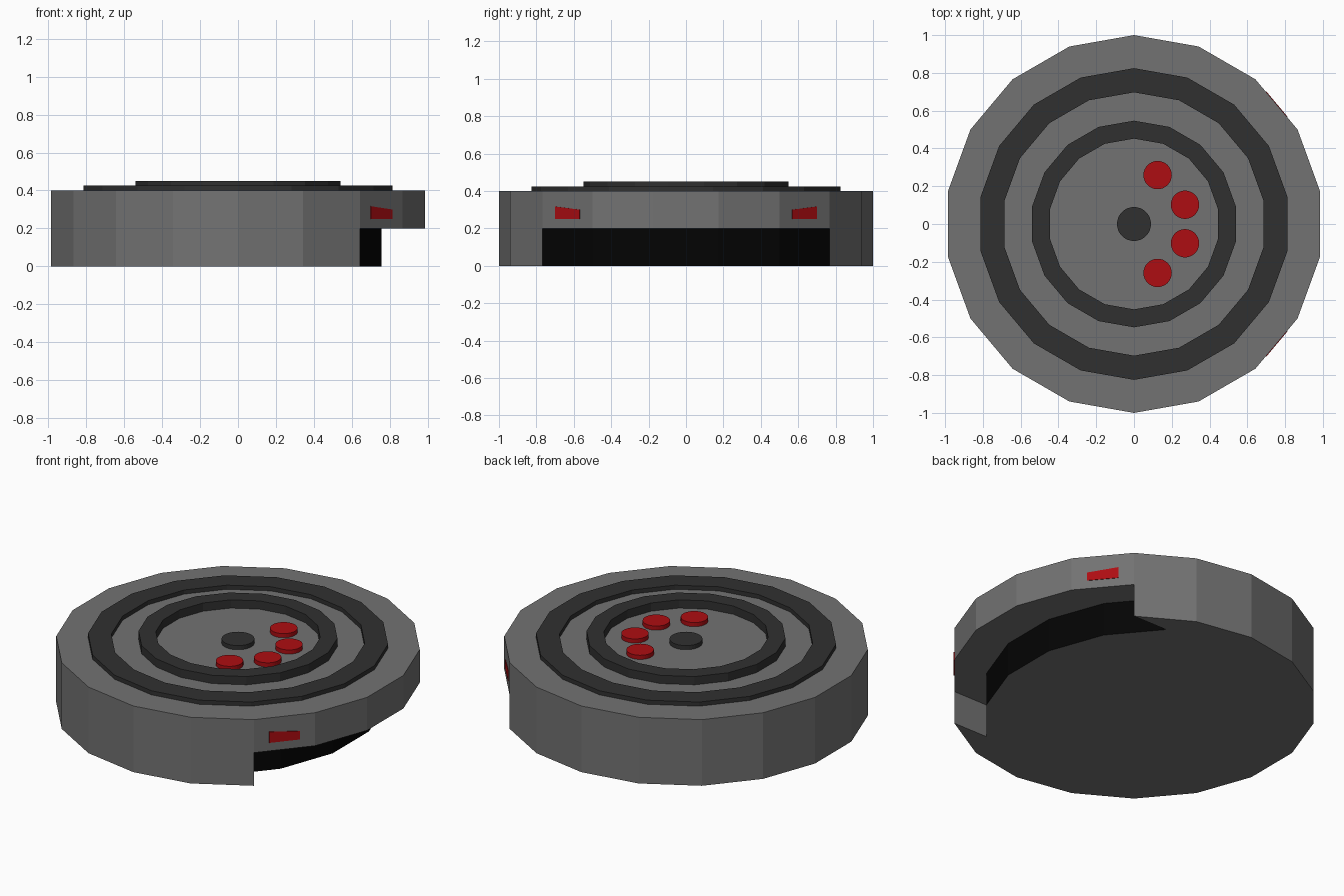
import bpy, bmesh
from math import cos, sin, radians
from mathutils import Vector

if "Cube" in bpy.data.objects:
    bpy.data.objects.remove(bpy.data.objects["Cube"])


def material(name, rgb):
    m = bpy.data.materials.new(name)
    m.diffuse_color = (*rgb, 1)
    m.use_nodes = True
    m.node_tree.nodes["Principled BSDF"].inputs["Base Color"].default_value = m.diffuse_color
    return m


GREY = material("body_grey", (0.17, 0.17, 0.17))
DARK = material("dark_trim", (0.03, 0.03, 0.03))
RED = material("red_lights", (0.42, 0.004, 0.006))
BLACK = material("recess_black", (0.001, 0.001, 0.001))


def finish(name, bm, *mats):
    mesh = bpy.data.meshes.new(name)
    bmesh.ops.recalc_face_normals(bm, faces=bm.faces)
    bm.to_mesh(mesh)
    bm.free()
    for m in mats:
        mesh.materials.append(m)
    ob = bpy.data.objects.new(name, mesh)
    bpy.context.collection.objects.link(ob)
    return ob


def polar(r, deg):
    return Vector((r * cos(radians(deg)), r * sin(radians(deg)), 0))


def loop(bm, pts, z):
    return [bm.verts.new((p.x, p.y, z)) for p in pts]


def bridge(bm, a, b):
    n = len(a)
    return [bm.faces.new((a[i], a[(i + 1) % n], b[(i + 1) % n], b[i])) for i in range(n)]


# Body: 18-sided drum, with the lower half of its right side pushed inwards
SIDES, FRONT = 18, 6                     # first six corners (-50..50 deg) border the recess
outer = [polar(1, -50 + 20 * i) for i in range(SIDES)]
pushed = [p - Vector((0.23, 0, 0)) for p in outer[:FRONT]]
bm = bmesh.new()
top, mid = loop(bm, outer, 0.4), loop(bm, outer, 0.2)
low = loop(bm, outer[FRONT - 1:] + outer[:1], 0)          # remaining outer rim, 50 -> -50
in_mid, in_low = loop(bm, pushed, 0.2), loop(bm, pushed, 0)
bm.faces.new(top)
bridge(bm, mid, top)
rim = mid[FRONT - 1:] + mid[:1]
for i in range(len(rim) - 1):
    bm.faces.new((low[i], low[i + 1], rim[i + 1], rim[i]))
for i in range(FRONT - 1):
    f = bm.faces.new((in_low[i], in_low[i + 1], in_mid[i + 1], in_mid[i]))
    f.material_index = 1
bm.faces.new(mid[:FRONT] + in_mid[::-1])                  # underside of the overhang
bm.faces.new((low[0], rim[0], in_mid[-1], in_low[-1]))    # recess ends
bm.faces.new((low[-1], rim[-1], in_mid[0], in_low[0]))
bm.faces.new(low + in_low)                                # bottom
finish("drum_body", bm, GREY, BLACK)


# Raised 18-sided rings on the top
def ring(name, r_in, r_out, z0, z1):
    bm = bmesh.new()
    loops = [loop(bm, [polar(r, 10 + 20 * i) for i in range(SIDES)], z)
             for r, z in ((r_out, z0), (r_out, z1), (r_in, z1), (r_in, z0))]
    for i in range(4):
        bridge(bm, loops[i], loops[(i + 1) % 4])
    finish(name, bm, DARK)


ring("outer_ring", 0.697, 0.825, 0.399, 0.425)
ring("inner_ring", 0.452, 0.547, 0.399, 0.45)


# Round buttons
def disc(name, x, y, r, mat):
    bm = bmesh.new()
    bmesh.ops.create_cone(bm, cap_ends=True, segments=32, radius1=r, radius2=r, depth=0.026)
    bmesh.ops.translate(bm, verts=bm.verts, vec=(x, y, 0.412))
    finish(name, bm, mat)


disc("centre_button", 0, 0, 0.09, DARK)
for x, y in ((0.125, 0.259), (0.27, 0.102)):
    for s in (1, -1):
        disc("red_button", x, s * y, 0.075, RED)

# Slanted red lights on the two side facets
a, b = polar(1, 50), polar(1, 30)
out = polar(1, 40)
for s in (1, -1):
    bm = bmesh.new()
    loops = []
    for d in (-0.004, 0.003):
        loops.append([bm.verts.new((p.x, p.y * s, z)) for p, z in (
            (a.lerp(b, t) + out * d, z) for t, z in
            ((0.25, 0.25), (0.75, 0.25), (0.75, 0.3), (0.25, 0.317)))])
    bridge(bm, *loops)
    for l in loops:
        bm.faces.new(l)
    finish("side_light", bm, RED)
